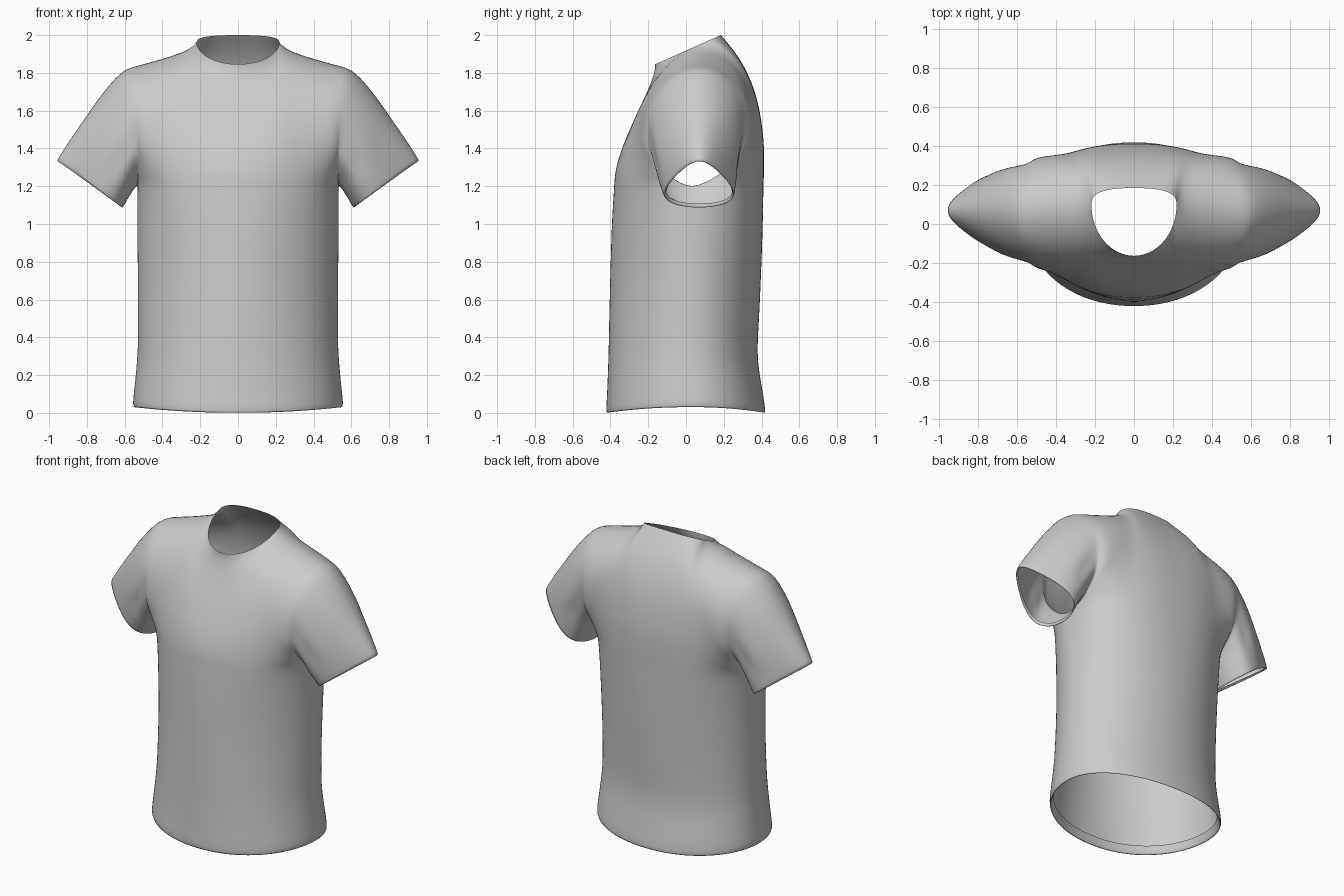
import bpy, bmesh, math
from mathutils import Vector

if "Cube" in bpy.data.objects:
    bpy.data.objects.remove(bpy.data.objects["Cube"])

N, M, K = 20, 16, 9          # half-panel columns, chest rows, sleeve rows
S0 = 0.4                     # column where the neckline meets the shoulder
CHEST = (1.20, 0.532, 0.38, 0.41, 2.1, 2.35)

# z, half width, front depth, back depth, front and back roundness
TORSO = [
    (0.055, 0.530, 0.400, 0.395, 2.1, 2.1),
    (0.008, 0.543, 0.410, 0.410, 2.1, 2.1),
    (-0.006, 0.552, 0.420, 0.420, 2.1, 2.1),
    (0.020, 0.558, 0.423, 0.420, 2.1, 2.1),
    (0.10, 0.549, 0.418, 0.408, 2.08, 2.1),
    (0.20, 0.540, 0.414, 0.390, 2.05, 2.08),
    (0.32, 0.530, 0.410, 0.375, 2.0, 2.05),
    (0.48, 0.529, 0.407, 0.386, 1.94, 2.02),
    (0.65, 0.530, 0.403, 0.394, 1.88, 2.02),
    (0.85, 0.532, 0.398, 0.402, 1.88, 2.08),
    (1.05, 0.532, 0.391, 0.408, 1.96, 2.2),
    CHEST,
]


def bezier(a, b, c, d, t):
    u = 1 - t
    return a * u**3 + b * (3 * u * u * t) + c * (3 * u * t * t) + d * t**3


def mix(a, b, t):
    return a + (b - a) * t


def smooth(t):
    t = max(0, min(1, t))
    return t * t * (3 - 2 * t)


def torso_point(ring, s, side):
    """side -1 is the front, +1 the back; s runs -1..1 across the panel."""
    z, w, front, back, nf, nb = ring
    n = nf if side < 0 else nb
    a = abs(s) * math.pi / 2
    x = math.copysign(w * math.sin(a) ** (2 / n), s)
    c = max(0, math.cos(a)) ** (2 / n) if abs(s) < 1 else 0
    y = 0.03 + (-(front + 0.03) if side < 0 else back - 0.03) * c
    z += 0.03 * math.sin(a) ** 2 * max(0, 1 - z / 0.4)
    return Vector((x, y, z))


def top_point(s, side):
    """Neckline in the middle, shoulder ridge towards the sides."""
    q = abs(s)
    if q < S0 - 1e-6:
        a = q / S0 * math.pi / 2
        if side < 0:
            x, y = 0.22 * math.sin(a), 0.10 - 0.265 * math.cos(a)
        else:
            x, y = 0.22 * math.sin(a) ** 0.75, 0.10 + 0.085 * math.cos(a) ** 0.75
        z = 1.845 + (y + 0.165) * 0.443
    else:
        u = max(0, (q - S0) / (1 - S0))
        x, y, z = 0.22 + 0.38 * u, 0.10 - 0.03 * u, 1.962 - 0.128 * u ** 0.72
    return Vector((math.copysign(x, s), y, z))


def chest_point(s, t, side):
    """Upper panel running from the chest ring to the neckline and shoulder."""
    p0, p3 = torso_point(CHEST, s, side), top_point(s, side)
    w = smooth(abs(s) / 0.6)
    w1 = smooth((abs(s) - 0.2) / 0.6)
    if side < 0:
        y1, z1 = mix(p0.y - 0.005, -0.31, w1), 1.42
        y2, z2 = mix(-0.155, -0.27, w), p3.z - mix(0.12, 0.08, w)
        e1, e2 = Vector((0.51, -0.30, 1.26)), Vector((0.55, -0.28, 1.80))
    else:
        y1, z1 = mix(p0.y + 0.02, 0.42, w1), mix(1.55, 1.45, w)
        y2, z2 = mix(0.38, 0.43, w), p3.z - mix(0.2, 0.08, w)
        e1, e2 = Vector((0.51, 0.39, 1.26)), Vector((0.55, 0.42, 1.79))
    p1 = Vector((p0.x, y1, z1))
    p2 = Vector((mix(p3.x, p0.x, 0.3), y2, z2))
    for e in (e1, e2):
        e.x = math.copysign(e.x, s)
    k = abs(s) ** 4
    return bezier(p0, p1.lerp(e1, k), p2.lerp(e2, k), p3, t)


def sleeve_point(sx, t, side, v):
    """Sleeve from the armhole (v=0) to the slanted cuff (v=1)."""
    arm = chest_point(sx, t, side)
    phi = t * math.pi
    a = (1 - math.cos(phi)) / 2
    y = 0.07 + side * 0.186 * math.sin(phi + 0.5 * math.sin(phi))
    cuff = Vector((sx * (0.614 + 0.354 * a), y, 1.08 + 0.245 * a))
    if v > 1:                                   # folded-in cuff
        mid = Vector((sx * 0.77, 0.07, 1.2))
        return cuff.lerp(mid, 0.06) + Vector((-sx * 0.012, 0, 0.02))
    p1 = arm + Vector((sx * (0.02 + 0.07 * a), 0, -0.01 - 0.04 * a))
    p2 = cuff + Vector((-sx * (0.02 + 0.09 * a), 0, 0.03 + 0.14 * a))
    p2.y += 0.35 * (arm.y - cuff.y)
    return bezier(arm, p1, p2, cuff, v)


def add_grid(bm, rows, closed=False):
    vs = [[bm.verts.new(p) for p in r] for r in rows]
    n = len(vs[0])
    for a, b in zip(vs, vs[1:]):
        for i in range(n if closed else n - 1):
            j = (i + 1) % n
            bm.faces.new((a[i], a[j], b[j], b[i]))


def relax(bm, test, times):
    vs = [v for v in bm.verts if not v.is_boundary and test(abs(v.co.x), v.co.z)]
    for _ in range(times):
        bmesh.ops.smooth_vert(bm, verts=vs, factor=0.5,
                              use_axis_x=True, use_axis_y=True, use_axis_z=True)


bm = bmesh.new()
cols = [i / N for i in range(-N, N + 1)]
ts = [k / M for k in range(M + 1)]

# front and back panels, hem to shoulder
for side in (-1, 1):
    rows = [[torso_point(r, s, side) for s in cols] for r in TORSO]
    rows += [[chest_point(s, t, side) for s in cols] for t in ts[1:]]
    add_grid(bm, rows)

# sleeves
for sx in (-1, 1):
    loop = [(t, -1) for t in ts] + [(t, 1) for t in ts[-2:0:-1]]
    rows = [[sleeve_point(sx, t, d, k / K) for t, d in loop] for k in range(K + 1)]
    rows.append([sleeve_point(sx, t, d, 2) for t, d in loop])
    add_grid(bm, rows, closed=True)

bmesh.ops.remove_doubles(bm, verts=bm.verts, dist=0.0008)
bmesh.ops.recalc_face_normals(bm, faces=bm.faces)

# relax the cloth around the armhole seams and over the shoulders
relax(bm, lambda x, z: 0.42 < x < 0.66 and 1.22 < z < 1.75, 4)
relax(bm, lambda x, z: x < 0.85 and z > 1.45, 3)

# soft creases around the underarms
for v in bm.verts:
    x, y, z = abs(v.co.x), v.co.y, v.co.z
    d = ((x - 0.60) / 0.10) ** 2 + ((z - 1.33) / 0.14) ** 2
    v.co.y += 0.010 * math.tanh((y - 0.05) / 0.05) * math.exp(-d) * math.sin(38 * (x + 0.6 * z))

mesh = bpy.data.meshes.new("shirt")
bm.to_mesh(mesh)
bm.free()
shirt = bpy.data.objects.new("shirt", mesh)
bpy.context.collection.objects.link(shirt)
for p in mesh.polygons:
    p.use_smooth = True
sub = shirt.modifiers.new("smooth_cloth", 'SUBSURF')
sub.levels = sub.render_levels = 1
